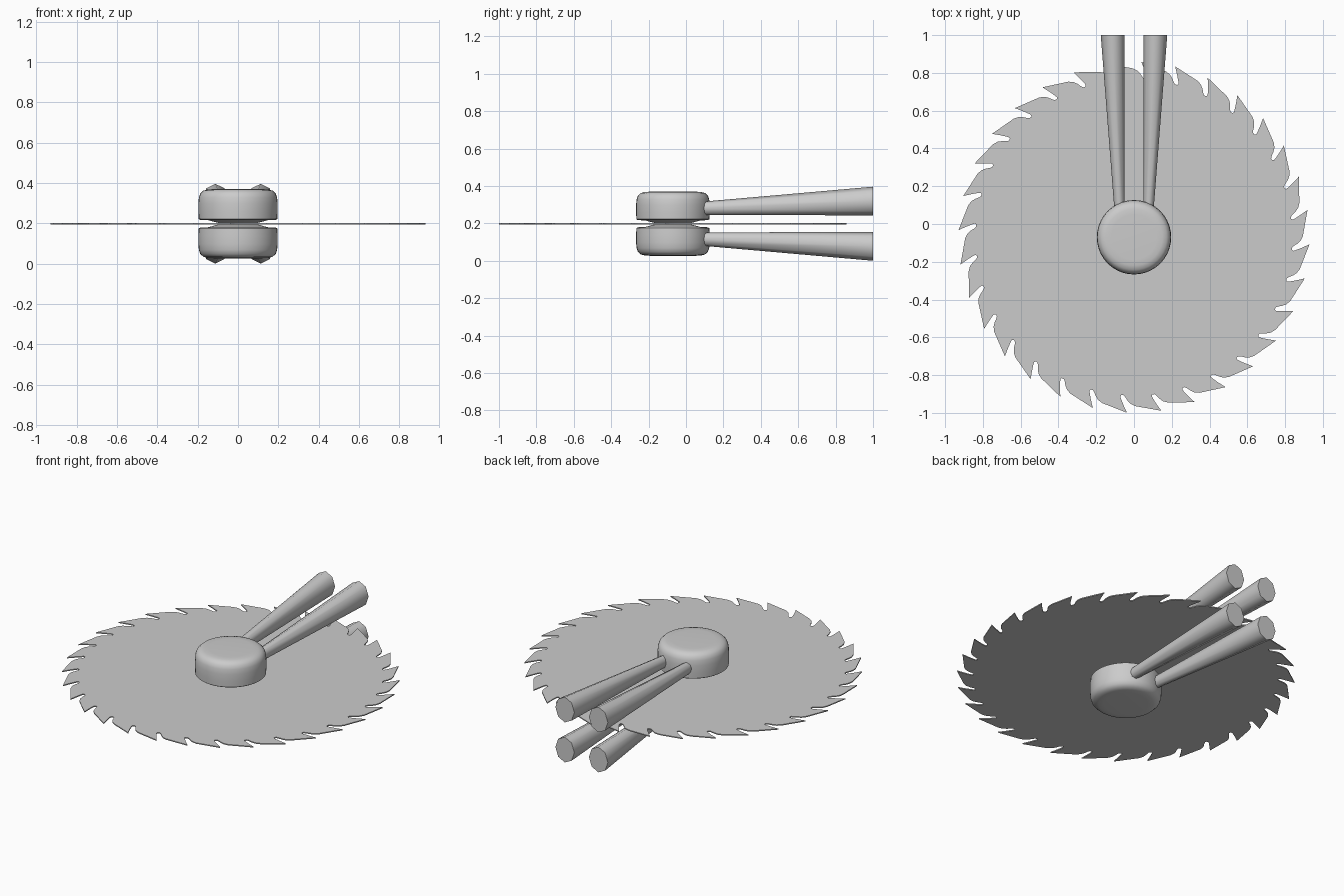
import bpy, bmesh
from math import sin, cos, pi, radians

if "Cube" in bpy.data.objects:
    bpy.data.objects.remove(bpy.data.objects["Cube"])

MID = 0.198      # height of the blade plane, everything mirrors about it
CY = -0.07       # y of the blade axis


def make_object(name, bm, loc, mirror=None, smooth=None):
    bmesh.ops.recalc_face_normals(bm, faces=bm.faces)
    me = bpy.data.meshes.new(name)
    bm.to_mesh(me)
    bm.free()
    ob = bpy.data.objects.new(name, me)
    bpy.context.collection.objects.link(ob)
    ob.location = loc
    if mirror:
        m = ob.modifiers.new("mirror", 'MIRROR')
        m.use_axis = mirror
        m.use_mirror_merge = False
    if smooth is not None:
        bpy.ops.object.select_all(action='DESELECT')
        ob.select_set(True)
        bpy.context.view_layer.objects.active = ob
        bpy.ops.object.shade_smooth_by_angle(angle=radians(smooth))
    return ob


def loft(bm, rings):
    loops = [[bm.verts.new(p) for p in ring] for ring in rings]
    for a, b in zip(loops, loops[1:]):
        n = len(a)
        for i in range(n):
            bm.faces.new((a[i], a[(i + 1) % n], b[(i + 1) % n], b[i]))
    bm.faces.new(loops[0])
    bm.faces.new(loops[-1])


# Blade: one hooked tooth (degrees from tip, radius) repeated 32 times
TEETH = 32
tooth = [(0, 0.93), (-1.3, 0.89), (-2.3, 0.858), (-2.6, 0.846), (-2.3, 0.838),
         (-1.5, 0.838), (-0.8, 0.848), (0.0, 0.865), (1.1, 0.882), (2.7, 0.894)]
T = 0.003
bm = bmesh.new()
outline = []
for k in range(TEETH):
    for off, r in tooth:
        a = radians(-92.3 + k * 360 / TEETH + off)
        outline.append((r * cos(a), r * sin(a)))
loft(bm, [[(x, y, z) for x, y in outline] for z in (-T, T)])
make_object("saw_blade", bm, (0, CY, MID))

# Hub: rounded disc above the blade, mirrored below
profile = [(0.09, 0.002), (0.15, 0.018), (0.188, 0.019), (0.195, 0.024),
           (0.197, 0.06), (0.197, 0.10), (0.194, 0.13), (0.187, 0.15),
           (0.172, 0.164), (0.15, 0.17), (0.12, 0.1715)]
bm = bmesh.new()
loft(bm, [[(r * cos(2 * pi * i / 40), r * sin(2 * pi * i / 40), z)
           for i in range(40)] for r, z in profile])
make_object("hub", bm, (0, CY, MID), (False, False, True), 45)

# Arms: four tapered eight-sided rods, widening toward the back
bm = bmesh.new()
loft(bm, [[(x + rx * sin(2 * pi * i / 8), y, z + rz * cos(2 * pi * i / 8))
           for i in range(8)]
          for x, y, z, rx, rz in ((0.077, 0.09, 0.082, 0.028, 0.036),
                                  (0.1125, 1.0, 0.1215, 0.0635, 0.0765))])
make_object("arms", bm, (0, 0, MID), (True, False, True), 60)
